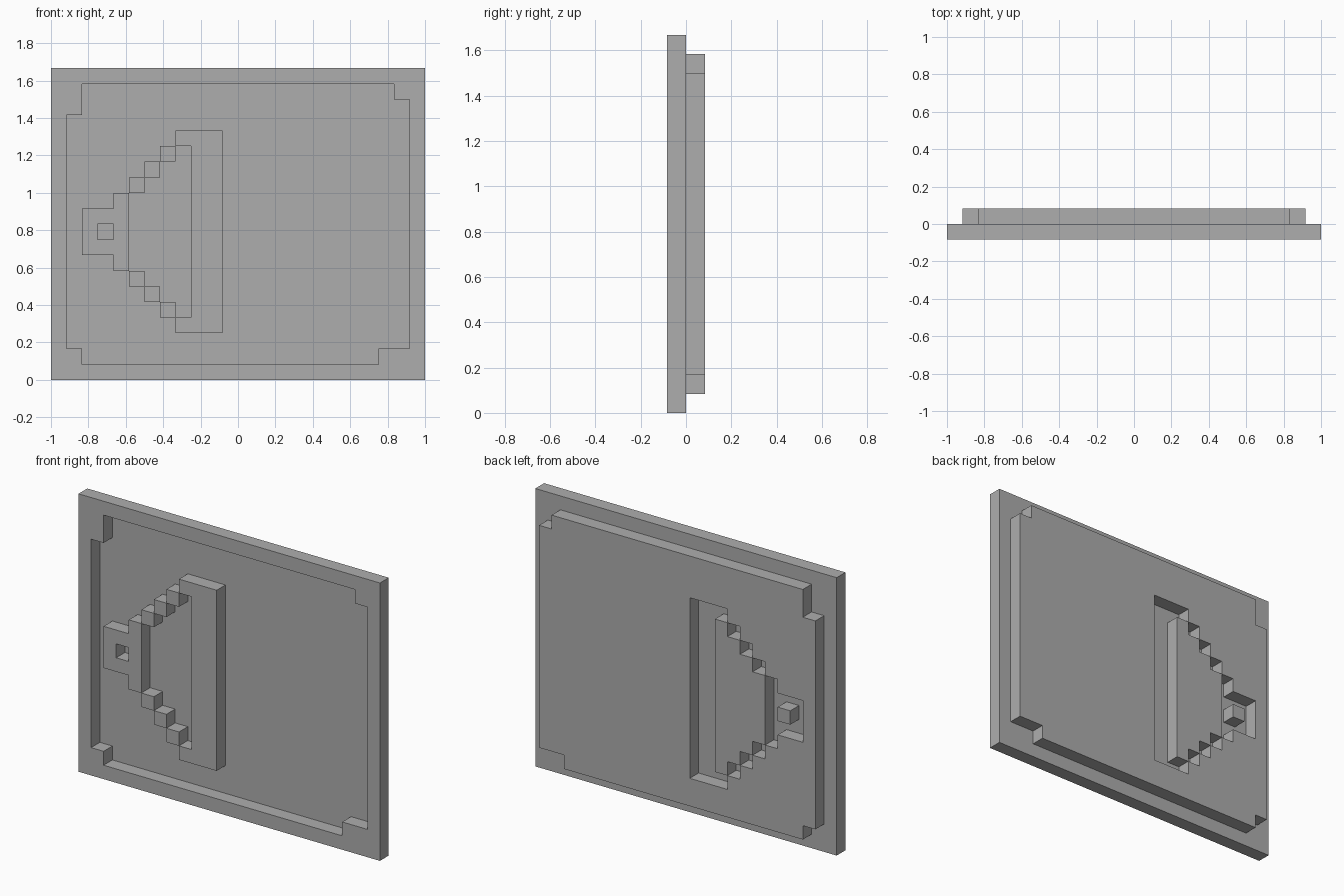
import bpy, bmesh

if "Cube" in bpy.data.objects:
    bpy.data.objects.remove(bpy.data.objects["Cube"])

U = 1 / 12            # one pixel cell
COLS, ROWS = 24, 20

grey = bpy.data.materials.new("plain grey")
grey.diffuse_color = (0.42, 0.42, 0.42, 1)
grey.use_nodes = True
grey.node_tree.nodes["Principled BSDF"].inputs["Base Color"].default_value = grey.diffuse_color


def block(c0, c1, r0, r1):
    """Set of cells from column c0 to c1 and row r0 to r1 (ends excluded)."""
    return {(c, r) for c in range(c0, c1) for r in range(r0, r1)}


def slab(name, cells, y0, y1):
    """Thick relief layer from a set of cells, walls only on its outlines."""
    bm = bmesh.new()
    verts = {}

    def v(c, r, y):
        if (c, r, y) not in verts:
            verts[c, r, y] = bm.verts.new((c * U - 1, y, r * U))
        return verts[c, r, y]

    for c, r in sorted(cells):
        a, b, d, e = (c, r), (c + 1, r), (c + 1, r + 1), (c, r + 1)
        bm.faces.new([v(*p, y0) for p in (a, b, d, e)])
        bm.faces.new([v(*p, y1) for p in (e, d, b, a)])
        for p, q, n in ((a, b, (c, r - 1)), (b, d, (c + 1, r)),
                        (d, e, (c, r + 1)), (e, a, (c - 1, r))):
            if n not in cells:
                bm.faces.new([v(*q, y0), v(*p, y0), v(*p, y1), v(*q, y1)])
    me = bpy.data.meshes.new(name)
    bm.to_mesh(me)
    bm.free()
    me.materials.append(grey)
    ob = bpy.data.objects.new(name, me)
    bpy.context.collection.objects.link(ob)
    return ob


# Opening inside the border, with stepped corners
opening = block(1, 23, 1, 19)
opening -= block(1, 2, 17, 19) | block(22, 23, 18, 19)
opening -= block(1, 2, 1, 2) | block(21, 23, 1, 2)

# Raised emblem: upright bar, stepped arms, hub with a square hole
emblem = block(9, 11, 3, 16) | block(4, 5, 7, 12) | block(2, 4, 8, 11)
for i in range(4):
    emblem |= {(5 + i, 12 + i), (5 + i, 6 - i)}
emblem.discard((3, 9))

slab("border_frame", block(0, COLS, 0, ROWS) - opening, -U, 0)
slab("raised_emblem", emblem, -U, 0)
slab("recessed_panel", opening - emblem, 0, U)
